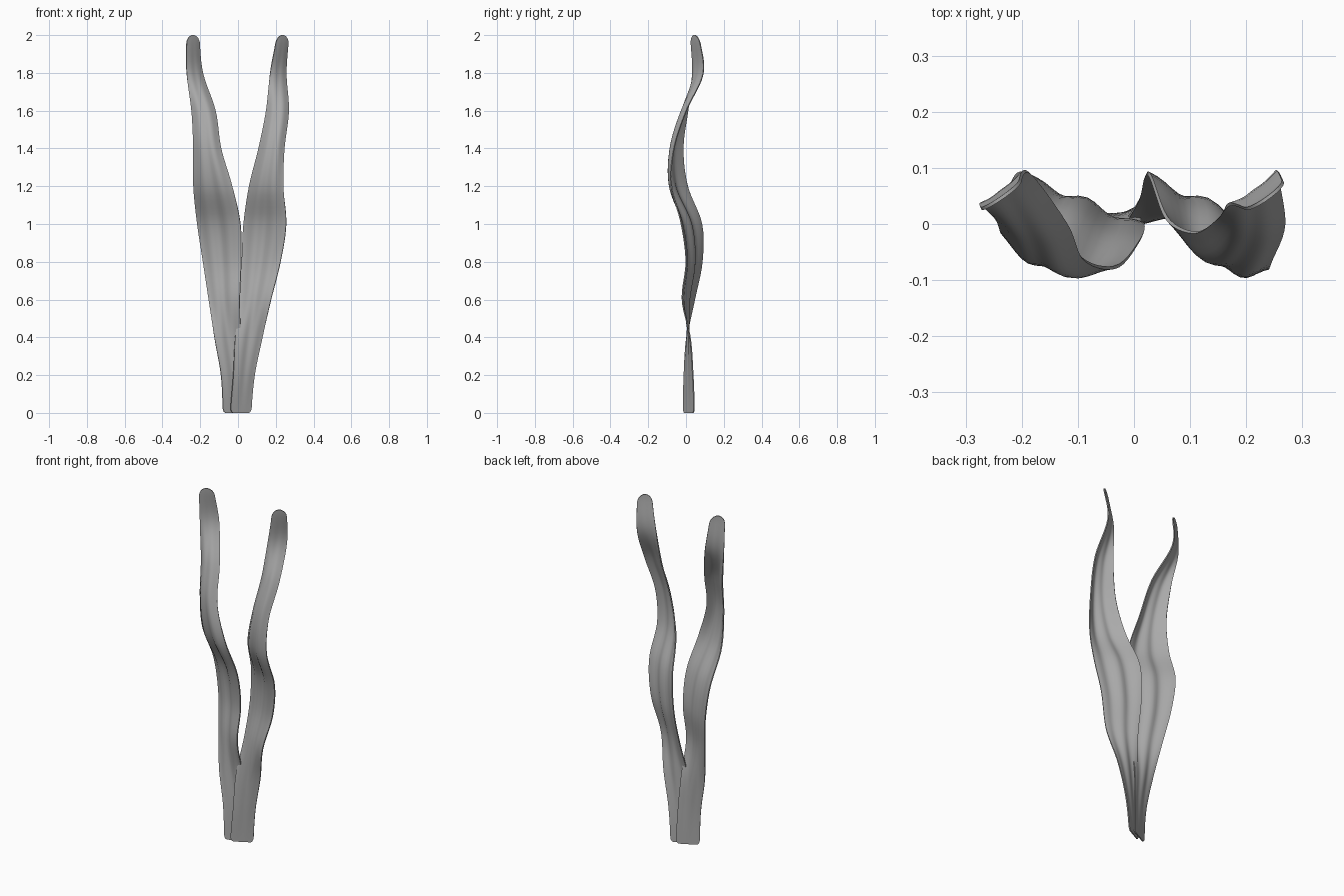
import bpy
import math

if "Cube" in bpy.data.objects:
    bpy.data.objects.remove(bpy.data.objects["Cube"], do_unlink=True)

STEP = 0.2      # height between stations
COLUMNS = 16    # strips across a blade
ROWS = 60       # strips along a blade

# Depth of the left edge, middle and right edge at each station
LEFT_Y = [-.014, -.01, .004, .045, .085, .083, .008, -.015, .01, .035, .025]
MID_Y = [.015, .013, .012, .01, .035, .014, -.068, -.077, -.025, .055, .045]
RIGHT_Y = [.044, .037, .022, -.02, 0, -.025, -.076, -.063, .002, .092, .07]

# Side edges of each blade at each station
RIGHT_BLADE = (
    [-.08, -.09, -.125, -.155, -.185, -.215, -.235, -.235, -.245, -.272, -.272],
    [.035, .027, .015, .01, .017, .013, -.03, -.09, -.12, -.187, -.205])
LEFT_BLADE = (
    [-.04, -.025, -.015, .01, .02, .03, .06, .11, .15, .17, .204],
    [.07, .088, .13, .175, .225, .255, .24, .245, .268, .255, .268])


def sample(values, z):
    """Smooth curve through evenly spaced stations."""
    i = min(int(z / STEP), len(values) - 2)
    t = z / STEP - i
    a, b, c, d = (values[min(max(k, 0), len(values) - 1)]
                  for k in range(i - 1, i + 3))
    return b + t * ((c - a) + t * ((2 * a - 5 * b + 4 * c - d)
                                   + t * (3 * (b - c) + d - a))) / 2


def end_width(z):
    """Rounds the tip fully and the base at its corners only."""
    if z > 1.955:
        return math.sqrt(max(0.03, 1 - ((z - 1.955) / 0.045) ** 2))
    if z < 0.03:
        return 0.75 + 0.25 * math.sqrt(1 - (1 - z / 0.03) ** 2)
    return 1


def blade(name, edges, material):
    heights = [0, .005, .015] + [.03 + 1.925 * r / ROWS for r in range(ROWS + 1)]
    heights += [1.97, 1.985, 1.994, 2]
    verts, faces = [], []
    for z in heights:
        x0, x1 = sample(edges[0], z), sample(edges[1], z)
        y0, ym, y1 = (sample(p, z) for p in (LEFT_Y, MID_Y, RIGHT_Y))
        groove = 0.010 * math.sin(math.pi * z / 2) * (x1 - x0) / 0.2
        for c in range(COLUMNS + 1):
            t = 0.5 + (c / COLUMNS - 0.5) * end_width(z)
            y = (y0 * (1 - t) * (1 - 2 * t) + 4 * ym * t * (1 - t)
                 + y1 * t * (2 * t - 1))
            # Lengthwise folds either side of the midrib
            y += groove * math.cos(4 * math.pi * t) * math.sin(math.pi * t)
            verts.append((x0 + (x1 - x0) * t, y, z))
    w = COLUMNS + 1
    for r in range(len(heights) - 1):
        for c in range(COLUMNS):
            k = r * w + c
            faces.append((k, k + 1, k + w + 1, k + w))
    mesh = bpy.data.meshes.new(name)
    mesh.from_pydata(verts, [], faces)
    mesh.materials.append(material)
    obj = bpy.data.objects.new(name, mesh)
    bpy.context.collection.objects.link(obj)
    thick = obj.modifiers.new("thickness", "SOLIDIFY")
    thick.thickness = 0.006
    thick.offset = 0
    bpy.ops.object.select_all(action="DESELECT")
    obj.select_set(True)
    bpy.context.view_layer.objects.active = obj
    bpy.ops.object.modifier_apply(modifier=thick.name)
    bpy.ops.object.shade_smooth_by_angle(angle=math.radians(50))


grey = bpy.data.materials.new("leaf grey")
grey.use_nodes = True
colour = (0.4, 0.4, 0.4, 1)
grey.diffuse_color = colour
grey.node_tree.nodes["Principled BSDF"].inputs["Base Color"].default_value = colour

blade("right_blade", RIGHT_BLADE, grey)
blade("left_blade", LEFT_BLADE, grey)
